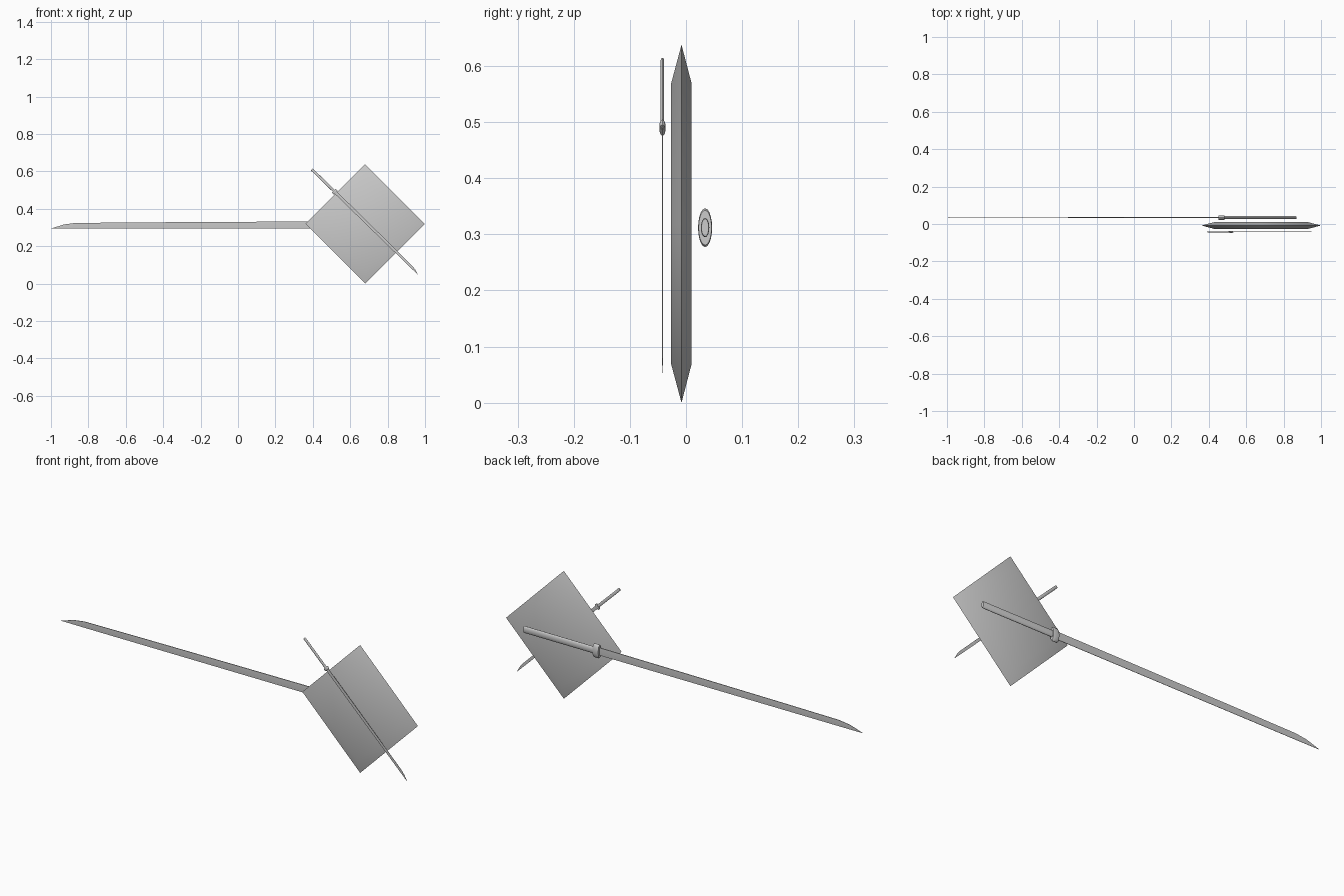
import bpy, bmesh
from math import cos, sin, pi
from mathutils import Vector, Matrix

if "Cube" in bpy.data.objects:
    bpy.data.objects.remove(bpy.data.objects["Cube"])


def loft(name, rings, matrix=Matrix.Identity(4)):
    """Skin a list of equal-sized rings and cap both ends."""
    bm = bmesh.new()
    loops = [[bm.verts.new(matrix @ Vector(p)) for p in r] for r in rings]
    n = len(loops[0])
    for a, b in zip(loops, loops[1:]):
        for i in range(n):
            j = (i + 1) % n
            bm.faces.new((a[i], a[j], b[j], b[i]))
    bm.faces.new(loops[0])
    bm.faces.new(loops[-1])
    bmesh.ops.recalc_face_normals(bm, faces=bm.faces)
    mesh = bpy.data.meshes.new(name)
    bm.to_mesh(mesh)
    bm.free()
    ob = bpy.data.objects.new(name, mesh)
    bpy.context.collection.objects.link(ob)
    bpy.ops.object.select_all(action='DESELECT')
    ob.select_set(True)
    bpy.context.view_layer.objects.active = ob
    bpy.ops.object.shade_smooth_by_angle(angle=0.55)
    return ob


def oval(u, ry, rw, n=20):
    return [(u, ry * cos(2 * pi * i / n), rw * sin(2 * pi * i / n)) for i in range(n)]


def sword(prefix, pommel, along, spine, scale):
    # local axes: x from pommel to tip, z towards the blade's spine
    x, z = Vector(along).normalized(), Vector(spine).normalized()
    y = z.cross(x)
    m = Matrix.Translation(pommel) @ Matrix((x, y, z)).transposed().to_4x4() @ Matrix.Scale(scale, 4)
    # handle
    loft(prefix + "_handle", [oval(0, .0065, .0155), oval(.004, .0075, .017),
                              oval(.395, .0075, .017)], m)
    # guard
    loft(prefix + "_guard", [oval(.385, .0115, .031), oval(.389, .0125, .0345),
                             oval(.413, .0125, .0345), oval(.417, .0115, .031)], m)
    # blade: position along, spine height, thickness at the spine
    stations = [(.41, .020, .005), (.9, .018, .0045), (1.4, .015, .004),
                (1.74, .012, .004), (1.80, .004, .003), (1.87, -.0175, .001)]
    rings = []
    for u, top, t in stations:
        low = -.0185
        mid = low + (top - low) * .6
        rings.append([(u, -t * .2, low), (u, t * .2, low), (u, t / 2, mid),
                      (u, t * .4, top), (u, -t * .4, top), (u, -t / 2, mid)])
    loft(prefix + "_blade", rings, m)


# diamond plate with a chamfered rim
def diamond(r, y):
    return [(.68 + r, y, .319), (.68, y, .319 + r), (.68 - r, y, .319), (.68, y, .319 - r)]


loft("diamond_plate", [diamond(.25, -.0265), diamond(.319, -.008), diamond(.25, .010)])

# long sword behind, short sword across the front
sword("long_sword", (.87, .034, .312), (-1, 0, 0), (0, 0, 1), 1)
sword("short_sword", (.395, -.042, .610), (.57, 0, -.555), (.555, 0, .57), .428)
